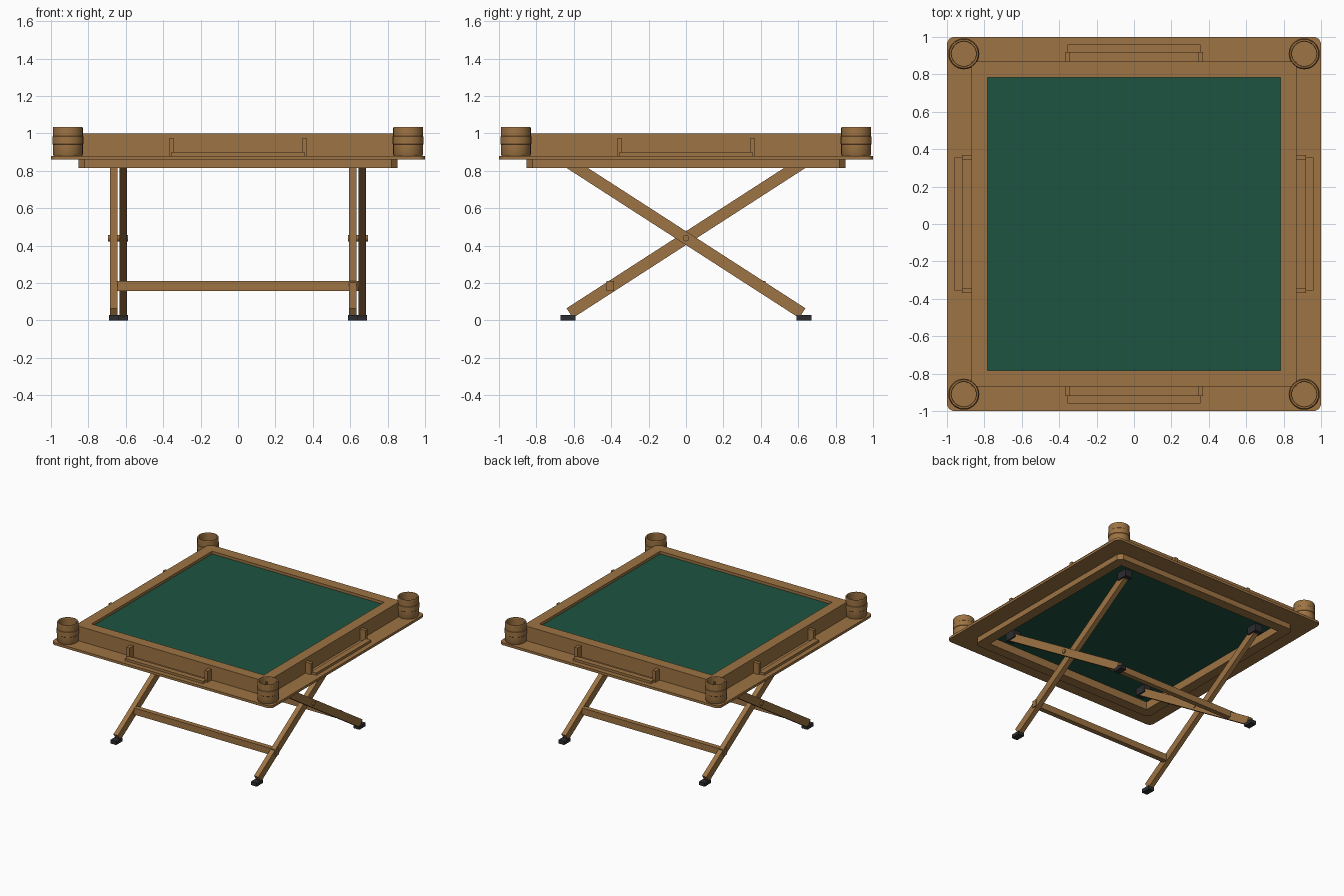
import bpy, bmesh, math
from mathutils import Matrix, Vector

if "Cube" in bpy.data.objects:
    bpy.data.objects.remove(bpy.data.objects["Cube"])


def material(name, rgb):
    m = bpy.data.materials.new(name)
    m.use_nodes = True
    m.diffuse_color = (*rgb, 1)
    m.node_tree.nodes["Principled BSDF"].inputs["Base Color"].default_value = (*rgb, 1)
    return m


wood = material("brown wood", (0.34, 0.172, 0.056))
felt = material("green felt", (0.0125, 0.088, 0.052))
rubber = material("black rubber", (0.026, 0.026, 0.029))


def finish(name, bm, mat):
    bmesh.ops.recalc_face_normals(bm, faces=bm.faces)
    me = bpy.data.meshes.new(name)
    bm.to_mesh(me)
    bm.free()
    me.materials.append(mat)
    ob = bpy.data.objects.new(name, me)
    bpy.context.collection.objects.link(ob)
    return ob


def box(name, lo, hi, mat, matrix=Matrix()):
    lo, hi = Vector(lo), Vector(hi)
    bm = bmesh.new()
    place = matrix @ Matrix.Translation((lo + hi) / 2) @ Matrix.Diagonal((*(hi - lo), 1))
    bmesh.ops.create_cube(bm, size=1, matrix=place)
    return finish(name, bm, mat)


def square_ring(name, outer, inner, z0, z1, mat, corner=0, segments=1):
    """Square frame with an open middle and optionally bevelled outer corners."""
    bm = bmesh.new()
    signs = [(-1, -1), (1, -1), (1, 1), (-1, 1)]
    rows = [[bm.verts.new((sx * r, sy * r, z)) for sx, sy in signs]
            for r, z in ((outer, z0), (outer, z1), (inner, z1), (inner, z0))]
    for i in range(4):
        a, b = rows[i], rows[(i + 1) % 4]
        for j in range(4):
            k = (j + 1) % 4
            bm.faces.new((a[j], a[k], b[k], b[j]))
    if corner:
        edges = [e for e in bm.edges if e.verts[0] in rows[0] and e.verts[1] in rows[1]
                 or e.verts[0] in rows[1] and e.verts[1] in rows[0]]
        bmesh.ops.bevel(bm, geom=edges, offset=corner, segments=segments,
                        profile=0.5, affect='EDGES')
    return finish(name, bm, mat)


def lathe(name, profile, centre, mat, sides=32):
    bm = bmesh.new()
    verts = [bm.verts.new((r, 0, z)) for r, z in profile]
    edges = [bm.edges.new(p) for p in zip(verts, verts[1:])]
    bmesh.ops.spin(bm, geom=verts + edges, cent=(0, 0, 0), axis=(0, 0, 1),
                   angle=math.tau, steps=sides)
    bmesh.ops.remove_doubles(bm, verts=bm.verts, dist=0.0001)
    ob = finish(name, bm, mat)
    ob.location = centre
    bpy.ops.object.select_all(action='DESELECT')
    ob.select_set(True)
    bpy.context.view_layer.objects.active = ob
    bpy.ops.object.shade_smooth_by_angle(angle=math.radians(30))
    return ob


# Table top: shelf, raised frame, lower frame and felt board
square_ring("shelf", 1.0, 0.77, 0.86, 0.88, wood, 0.04, 5)
square_ring("top_frame", 0.87, 0.783, 0.88, 1.0, wood)
square_ring("lower_frame", 0.853, 0.77, 0.815, 0.86, wood, 0.033)
box("felt_board", (-0.783, -0.783, 0.88), (0.783, 0.783, 0.978), felt)

# Cup holders on the shelf corners, with a slim raised band
cup = [(0, 0), (0.076, 0), (0.08, 0.008), (0.08, 0.06), (0.083, 0.063), (0.083, 0.102),
       (0.08, 0.105), (0.08, 0.15), (0.077, 0.155), (0.068, 0.155), (0.065, 0.15),
       (0.065, 0.012), (0, 0.012)]
for sx in (-1, 1):
    for sy in (-1, 1):
        lathe("cup_holder", cup, (sx * 0.91, sy * 0.91, 0.88), wood)

# Tile rack on each side: low rail with two posts
for i in range(4):
    turn = Matrix.Rotation(i * math.pi / 2, 4, 'Z')
    box("rack_rail", (-0.355, -0.96, 0.88), (0.355, -0.915, 0.9), wood, turn)
    for x in (-0.355, 0.355):
        box("rack_post", (x - 0.014, -0.92, 0.88), (x + 0.014, -0.87, 0.972), wood, turn)

# Folding legs: two identical frames, one turned half way round
pivot_z = 0.44
tilt = math.atan(0.645)
for name, angle in (("front", 0), ("back", math.pi)):
    turn = Matrix.Rotation(angle, 4, 'Z')
    lean = turn @ Matrix.Translation((0, 0, pivot_z)) @ Matrix.Rotation(tilt, 4, 'X')
    for x in (-0.665, 0.613):
        box(name + "_leg", (x - 0.02, -0.74, -0.031), (x + 0.02, 0.74, 0.031), wood, lean)
        box(name + "_foot", (x - 0.026, -0.67, 0), (x + 0.026, -0.59, 0.029), rubber, turn)
        box(name + "_hinge_block", (x - 0.032, 0.575, 0.82), (x + 0.032, 0.67, 0.88), rubber, turn)
    box(name + "_crossbar", (-0.647, -0.426, 0.156), (0.642, -0.386, 0.21), wood, turn)

# Pivot pins where the legs cross
for x in (-0.641, 0.641):
    bm = bmesh.new()
    bmesh.ops.create_cone(bm, cap_ends=True, segments=16, radius1=0.017, radius2=0.017, depth=0.106,
                          matrix=Matrix.Translation((x, 0, pivot_z)) @ Matrix.Rotation(math.pi / 2, 4, 'Y'))
    finish("pivot_pin", bm, wood)
